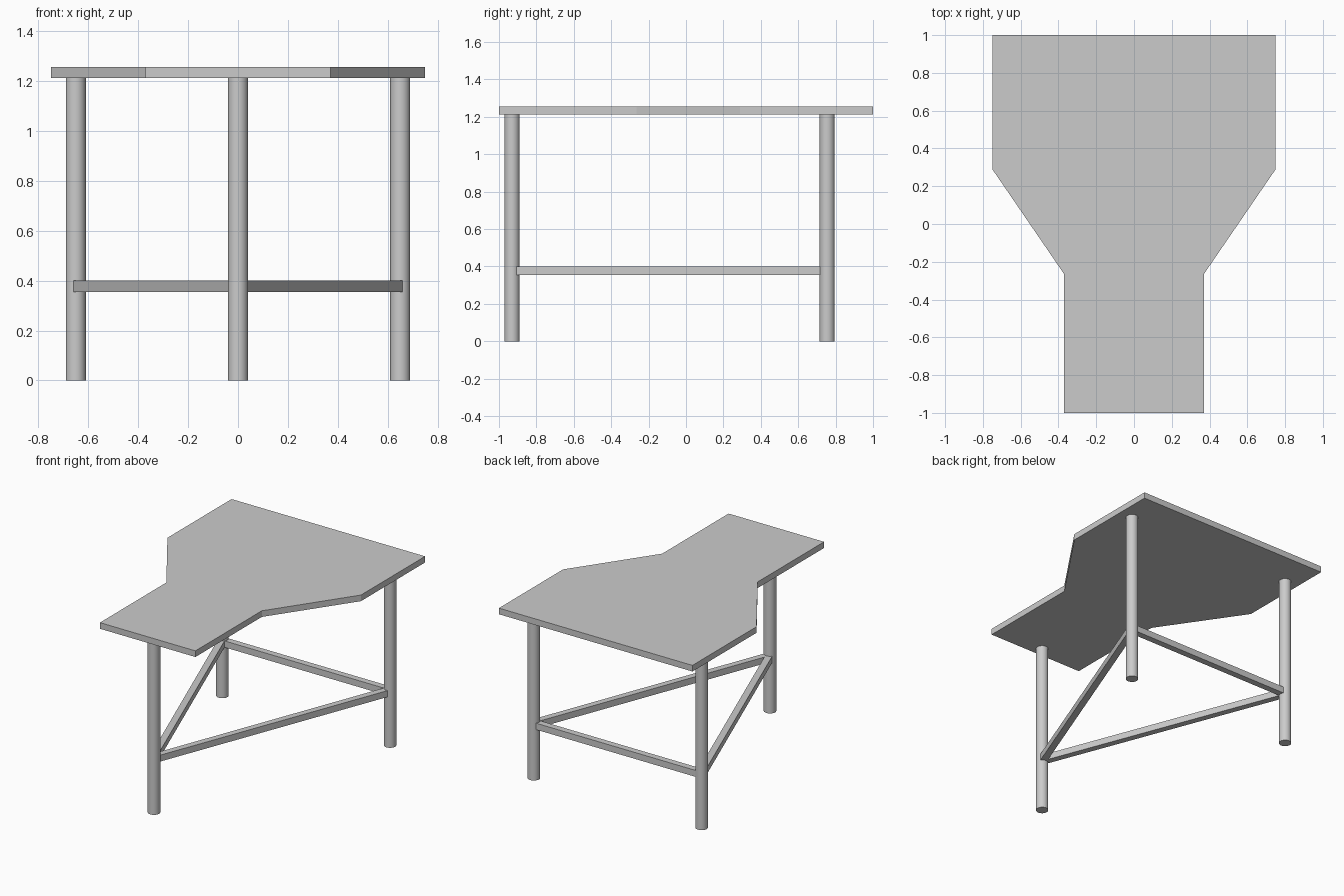
import bpy, bmesh
from mathutils import Vector

if "Cube" in bpy.data.objects:
    bpy.data.objects.remove(bpy.data.objects["Cube"])

TOP_Z, THICK = 1.213, 0.043
LEG_R = 0.04
LEGS = {"front": (0, -0.93), "back_right": (0.65, 0.755), "back_left": (-0.65, 0.755)}


def prism(name, outline, z0, z1):
    """Extrude a flat outline from z0 up to z1."""
    bm = bmesh.new()
    face = bm.faces.new([bm.verts.new((x, y, z0)) for x, y in outline])
    ext = bmesh.ops.extrude_face_region(bm, geom=[face])
    verts = [v for v in ext["geom"] if isinstance(v, bmesh.types.BMVert)]
    bmesh.ops.translate(bm, vec=(0, 0, z1 - z0), verts=verts)
    bmesh.ops.recalc_face_normals(bm, faces=bm.faces)
    mesh = bpy.data.meshes.new(name)
    bm.to_mesh(mesh)
    bm.free()
    obj = bpy.data.objects.new(name, mesh)
    bpy.context.collection.objects.link(obj)
    return obj


# Tabletop: half outline mirrored across x
half = [(0.37, -1), (0.37, -0.265), (0.75, 0.29), (0.75, 1)]
prism("tabletop", half + [(-x, y) for x, y in reversed(half)], TOP_Z, TOP_Z + THICK)

# Round legs
for name, (x, y) in LEGS.items():
    bpy.ops.mesh.primitive_cylinder_add(vertices=32, radius=LEG_R, depth=TOP_Z,
                                        location=(x, y, TOP_Z / 2))
    bpy.context.object.name = name + "_leg"
    bpy.ops.object.shade_smooth_by_angle()

# Square stretchers joining each pair of legs
names = list(LEGS)
for i, name in enumerate(names):
    a, b = Vector(LEGS[name]), Vector(LEGS[names[(i + 1) % 3]])
    d = (b - a).normalized()
    n = Vector((-d.y, d.x)) * 0.0225
    prism("stretcher_from_" + name, [a - n, b - n, b + n, a + n], 0.355, 0.4)
